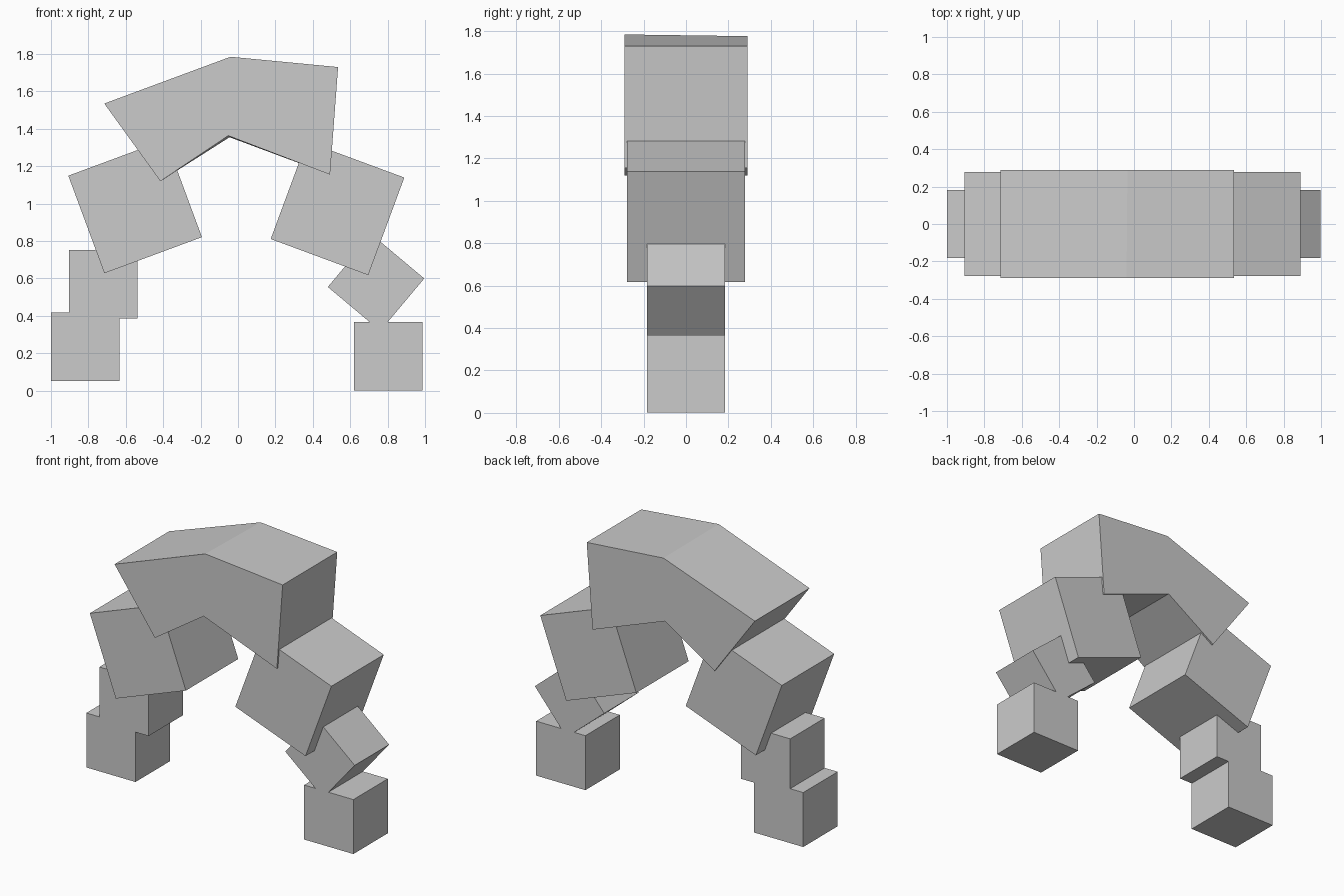
import bpy
import bmesh
from math import radians

if "Cube" in bpy.data.objects:
    bpy.data.objects.remove(bpy.data.objects["Cube"])


def block(name, x, z, size, angle=0.0):
    """Cube in the arch plane, angle counter-clockwise as seen from the front."""
    bpy.ops.mesh.primitive_cube_add(size=size, location=(x, 0, z),
                                    rotation=(0, radians(-angle), 0))
    bpy.context.object.name = name


def prism(name, front, back, half_depth):
    """Join two matching outlines (x, z) into a solid along y."""
    bm = bmesh.new()
    f = [bm.verts.new((x, -half_depth, z)) for x, z in front]
    b = [bm.verts.new((x, half_depth, z)) for x, z in back]
    n = len(f)
    bm.faces.new(f)
    bm.faces.new(b[::-1])
    for i in range(n):
        j = (i + 1) % n
        bm.faces.new((f[i], f[j], b[j], b[i]))
    bmesh.ops.recalc_face_normals(bm, faces=bm.faces)
    mesh = bpy.data.meshes.new(name)
    bm.to_mesh(mesh)
    bm.free()
    bpy.context.collection.objects.link(bpy.data.objects.new(name, mesh))


# Small foot blocks
block("left_foot", -0.817, 0.235, 0.366)
block("left_ankle", -0.72, 0.57, 0.366)
block("right_foot", 0.803, 0.184, 0.366)
block("right_ankle", 0.738, 0.577, 0.366, -40)

# Large leaning shoulder blocks
block("left_shoulder", -0.55, 0.985, 0.556, 20.3)
block("right_shoulder", 0.532, 0.975, 0.556, -20.3)

# Bent capstone, ridge dipping slightly towards the back
front = [(-0.715, 1.535), (-0.415, 1.12), (-0.052, 1.363),
         (0.492, 1.155), (0.535, 1.73), (-0.04, 1.785)]
back = list(front)
back[2] = (-0.045, 1.355)
back[5] = (-0.035, 1.777)
prism("capstone", front, back, 0.29)
